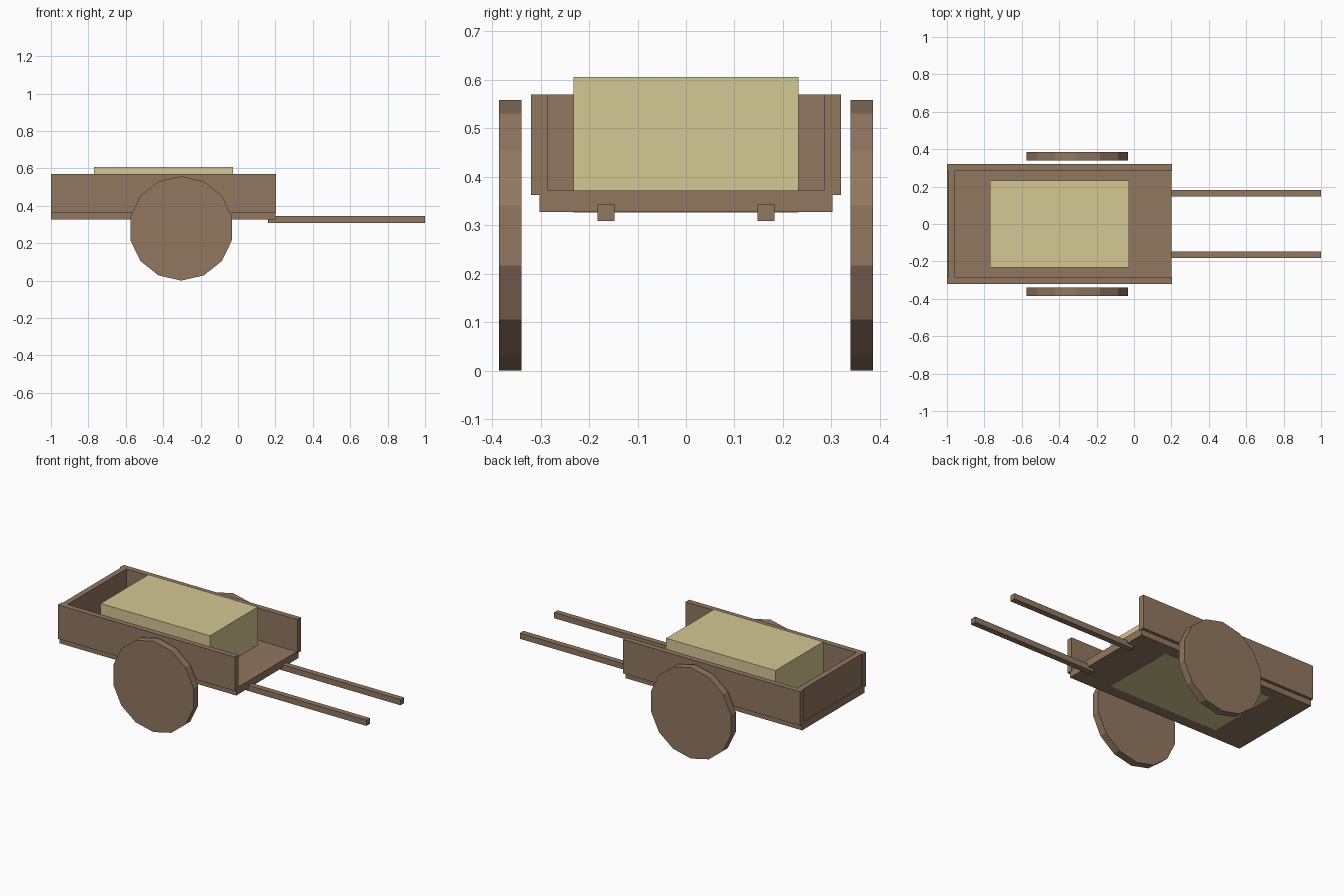
import bpy
import math

default = bpy.data.objects.get("Cube")
if default:
    bpy.data.objects.remove(default, do_unlink=True)


def make_material(name, rgb):
    mat = bpy.data.materials.new(name)
    mat.use_nodes = True
    colour = (*rgb, 1.0)
    mat.diffuse_color = colour
    mat.node_tree.nodes["Principled BSDF"].inputs["Base Color"].default_value = colour
    return mat


wood = make_material("brown wood", (0.283, 0.184, 0.117))
straw = make_material("pale straw", (0.665, 0.578, 0.292))


def box(name, mat, xs, ys, zs):
    """Box spanning the given (low, high) range on each axis."""
    ranges = (xs, ys, zs)
    bpy.ops.mesh.primitive_cube_add(size=1, location=[(a + b) / 2 for a, b in ranges])
    obj = bpy.context.object
    obj.name = name
    obj.scale = [b - a for a, b in ranges]
    bpy.ops.object.transform_apply(location=False, rotation=False, scale=True)
    obj.data.materials.append(mat)
    return obj


# Cart bed with a tail board; the handle end stays open
box("cart_floor", wood, (-1.0, 0.2), (-0.302, 0.302), (0.327, 0.372))
box("tail_board", wood, (-0.993, -0.958), (-0.285, 0.285), (0.362, 0.57))

# Straw bale let through the floor, just showing underneath
box("straw_bale", straw, (-0.77, -0.028), (-0.232, 0.232), (0.3262, 0.606))

# Mirrored side boards, handles and solid wheels
WHEEL_RADIUS = 0.279
for side, s in (("left", 1), ("right", -1)):
    box(f"{side}_side_board", wood, (-1.0, 0.203),
        sorted((s * 0.285, s * 0.32)), (0.362, 0.57))
    box(f"{side}_handle", wood, (0.16, 1.0),
        sorted((s * 0.148, s * 0.183)), (0.309, 0.344))
    bpy.ops.mesh.primitive_cylinder_add(
        vertices=14, radius=WHEEL_RADIUS, depth=0.046,
        location=(-0.304, s * 0.363, WHEEL_RADIUS), rotation=(math.pi / 2, 0, 0))
    wheel = bpy.context.object
    wheel.name = f"{side}_wheel"
    wheel.data.materials.append(wood)
